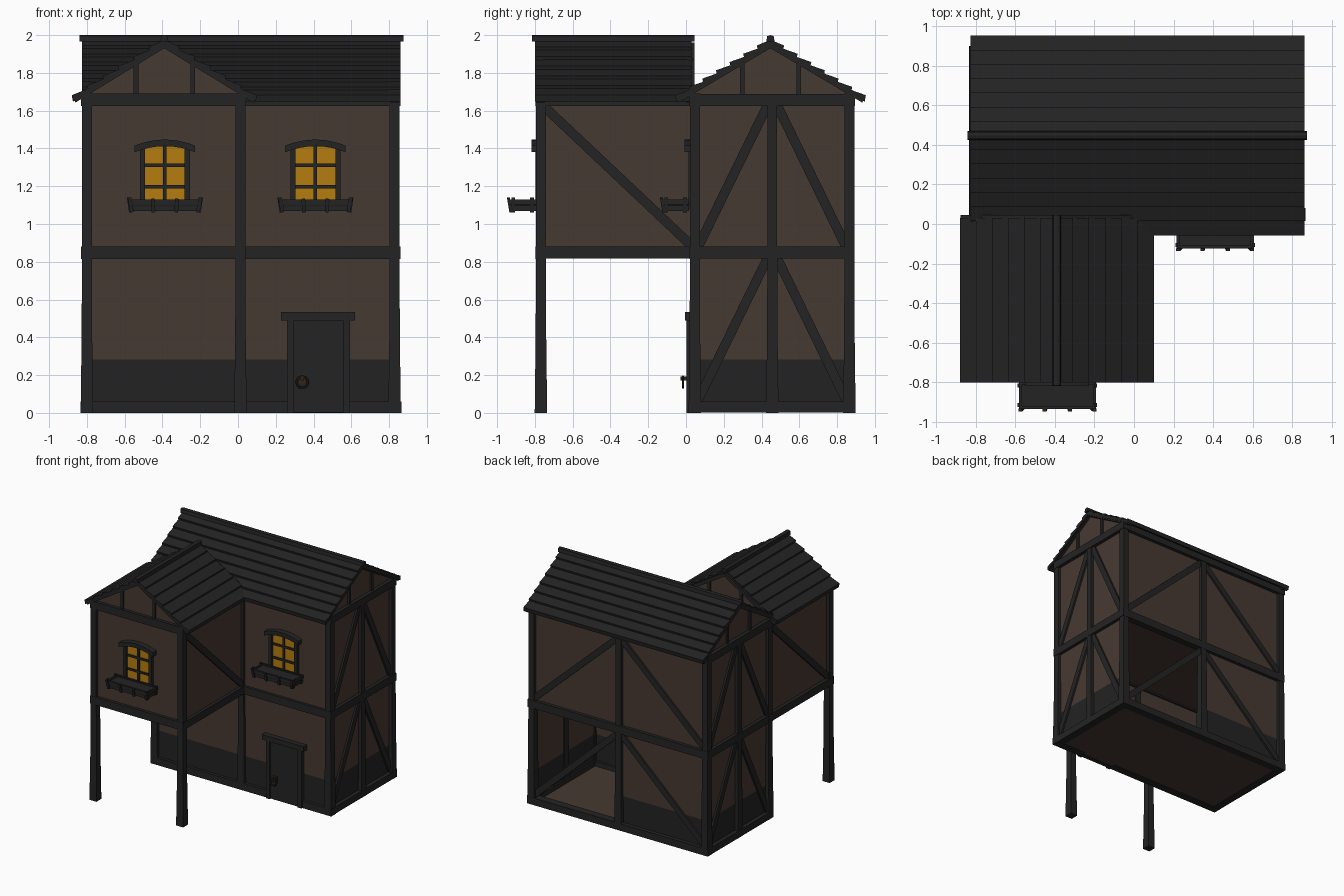
import bpy, bmesh, math
from mathutils import Vector

if "Cube" in bpy.data.objects:
    bpy.data.objects.remove(bpy.data.objects["Cube"])


def material(name, rgb):
    m = bpy.data.materials.new(name)
    m.diffuse_color = (*rgb, 1)
    m.use_nodes = True
    m.node_tree.nodes["Principled BSDF"].inputs["Base Color"].default_value = m.diffuse_color
    return m


WALL = material("brown plaster", (0.062, 0.041, 0.032))
TIMBER = material("dark timber", (0.0175, 0.0175, 0.0175))
STONE = material("dark stone", (0.0165, 0.0165, 0.0168))
TILE = material("roof tile", (0.0165, 0.0165, 0.017))
GLASS = material("amber glass", (0.46, 0.2, 0.005))
METAL = material("rusty metal", (0.03, 0.018, 0.012))


def finish(name, bm, mat):
    bmesh.ops.recalc_face_normals(bm, faces=bm.faces)
    me = bpy.data.meshes.new(name)
    bm.to_mesh(me)
    bm.free()
    me.materials.append(mat)
    ob = bpy.data.objects.new(name, me)
    bpy.context.collection.objects.link(ob)
    return ob


def loft(name, rings, mat):
    """Closed skin through rings of points with end caps."""
    bm = bmesh.new()
    vs = [[bm.verts.new(p) for p in r] for r in rings]
    n = len(vs[0])
    for a, b in zip(vs, vs[1:]):
        for i in range(n):
            bm.faces.new((a[i], a[(i + 1) % n], b[(i + 1) % n], b[i]))
    bm.faces.new(vs[0])
    bm.faces.new(vs[-1])
    return finish(name, bm, mat)


def box(name, x0, x1, y0, y1, z0, z1, mat=TIMBER):
    return loft(name, [[(x0, y0, z), (x1, y0, z), (x1, y1, z), (x0, y1, z)] for z in (z0, z1)], mat)


def prism(name, pts, axis, a, b, mat):
    """Profile in (y,z) run along x, or in (x,z) run along y."""
    put = (lambda u, v, t: (t, u, v)) if axis == 'x' else (lambda u, v, t: (u, t, v))
    return loft(name, [[put(u, v, t) for u, v in pts] for t in (a, b)], mat)


def post(name, x, y, z1=1.66, w=0.052):
    """Square post with a flared foot."""
    rings = []
    for z, k in ((0, 0.033), (0.4, 0.028), (0.85, w / 2), (z1, w / 2)):
        rings.append([(x + sx * k, y + sy * k, z) for sx, sy in ((-1, -1), (1, -1), (1, 1), (-1, 1))])
    return loft(name, rings, TIMBER)


def brace(name, p, q, normal, w=0.05, t=0.03):
    """Straight timber from p to q lying against a wall."""
    p, q, n = Vector(p), Vector(q), Vector(normal)
    s = (q - p).normalized().cross(n) * w / 2
    n = n * t / 2
    return loft(name, [[c + s + n, c - s + n, c - s - n, c + s - n] for c in (p, q)], TIMBER)


# ---- main body walls: stone below, plaster above
D = 0.282
XL, XR, YF, YB = -0.80, 0.83, 0.04, 0.865
for z0, z1, mat, nm in ((0.02, D, STONE, "stone_base"), (D, 1.68, WALL, "plaster_wall")):
    box("front_" + nm, XL, XR, YF, YF + 0.02, z0, z1, mat)
    box("left_" + nm, XL, XL + 0.02, YF + 0.02, YB, z0, z1, mat)
    box("right_" + nm, XR - 0.02, XR, YF + 0.02, YB, z0, z1, mat)
# back wall, with the lower panel on the +x side left open
box("back_stone_base", XL + 0.02, 0.015, YB - 0.02, YB, 0.02, D, STONE)
box("back_lower_wall", XL + 0.02, 0.015, YB - 0.02, YB, D, 0.85, WALL)
box("back_upper_wall", XL + 0.02, XR - 0.02, YB - 0.02, YB, 0.85, 1.68, WALL)
box("ground_floor", XL, XR, YF, YB, 0.004, 0.02, WALL)
box("upper_floor", XL + 0.02, XR - 0.02, YF + 0.02, YB - 0.02, 0.83, 0.86, WALL)

# ---- overhanging wing walls
WX0, WX1, WY = -0.80, 0.015, -0.77
box("wing_front_wall", WX0, WX1, WY, WY + 0.02, 0.84, 1.68, WALL)
box("wing_left_wall", WX0, WX0 + 0.02, WY + 0.02, YF, 0.84, 1.68, WALL)
box("wing_right_wall", WX1 - 0.02, WX1, WY + 0.02, YF, 0.84, 1.68, WALL)
box("wing_floor", WX0, WX1, WY, YF, 0.83, 0.85, WALL)

# ---- posts
PX = (-0.80, 0.013, 0.829)
for x in PX:
    post("front_post", x, 0.047)
    post("back_post", x, 0.865)
for x in (PX[0], PX[2]):
    post("side_post", x, 0.457)
for x in PX[:2]:
    post("wing_post", x, -0.768)

# ---- horizontal beams
for z0, z1, e, nm in ((0, 0.06, 0.033, "sill"), (0.816, 0.882, 0.028, "floor_beam"), (1.625, 1.69, 0.03, "top_beam")):
    for y in (0.047, 0.865):
        if nm == "sill" and y < 0.1:     # sill is broken by the door
            box("front_" + nm, -0.83, 0.27, y - e, y + e, z0, z1)
            box("front_" + nm, 0.58, 0.865, y - e, y + e, z0, z1)
        else:
            box("long_" + nm, -0.83, 0.86, y - e, y + e, z0, z1)
    for x in (PX[0], PX[2]):
        box("side_" + nm, x - e, x + e, 0.047, 0.865, z0 + 0.001, z1 - 0.001)
    if nm != "sill":
        box("wing_front_" + nm, -0.83, 0.042, -0.768 - e, -0.768 + e, z0, z1)
        for x in PX[:2]:
            box("wing_side_" + nm, x - e, x + e, -0.768, 0.047, z0 + 0.001, z1 - 0.001)

# ---- diagonal braces
for x, s in ((XR, 1), (XL, -1)):
    for zt, zb in ((1.64, 0.87), (0.83, 0.06)):
        for yb, d in ((0.06, -1), (0.852, 1)):
            brace("side_brace", (x, 0.457 + d * 0.02, zt), (x, yb, zb), (s, 0, 0))
brace("wing_right_brace", (WX1, -0.76, 1.63), (WX1, 0.035, 0.88), (1, 0, 0))
brace("wing_left_brace", (WX0, 0.035, 1.63), (WX0, -0.76, 0.88), (-1, 0, 0))
for zt, zb in ((1.63, 0.88), (0.82, 0.06)):
    for x in (PX[0], PX[2]):
        brace("back_brace", (0.013, YB, zt), (x, YB, zb), (0, 1, 0))


# ---- roofs: stepped tile courses on both slopes, gables, studs, rafters
def roof(name, axis, c, h, a, b, courses, gables, zr=1.975, ze=1.668):
    slope = lambda d: zr - (zr - ze) * d / h
    side = []
    for i in range(1, courses + 1):
        d = h * i / courses
        side += [(d, slope(d) + 0.014), (d - 0.004, slope(d) - 0.003)]
    side[-1] = (h - 0.006, ze - 0.02)
    pts = [(c, zr)] + [(c + d, z) for d, z in side] + [(c, zr - 0.035)]
    pts += [(c - d, z) for d, z in reversed(side)]
    prism(name + "_roof", pts, axis, a, b, TILE)
    # ridge cap
    cap = [(c - 0.022, 1.965), (c + 0.022, 1.965), (c + 0.017, 1.995), (c, 2.0), (c - 0.017, 1.995)]
    prism(name + "_ridge_cap", cap, axis, a - 0.015, b + 0.015, TILE)
    for t, s in gables:
        tri = [(c - 0.42, 1.67), (c + 0.42, 1.67), (c + 0.42, 1.692), (c, 1.95), (c - 0.42, 1.692)]
        prism(name + "_gable", tri, axis, t, t - 0.02 * s, WALL)
        put = (lambda u, v: (t, u, v)) if axis == 'x' else (lambda u, v: (u, t, v))
        n = put(0, 0)
        n = (s, 0, 0) if axis == 'x' else (0, s, 0)
        for k in (-1, 1):
            brace(name + "_gable_stud", put(c + k * 0.15, 1.68), put(c + k * 0.15, 1.875), n, 0.024, 0.03)
            brace(name + "_rafter", put(c + k * (h - 0.012), ze - 0.012), put(c, zr - 0.027), n, 0.03, 0.045)


roof("main", 'x', 0.447, 0.505, -0.825, 0.86, 7, ((XR, 1), (XL, -1)))
roof("wing", 'y', -0.39, 0.49, -0.80, 0.03, 6, ((WY, -1), (0.022, 1)))


# ---- windows with arched lintel, glazing bars and planter
def window(cx, y):
    def bx(nm, x0, x1, y0, y1, z0, z1, mat=TIMBER):
        box("window_" + nm, cx + x0, cx + x1, y + y0, y + y1, z0, z1, mat)
    bx("glass", -0.11, 0.11, -0.006, 0.002, 1.11, 1.41, GLASS)
    for s in (-1, 1):
        bx("jamb", s * 0.119 - 0.014, s * 0.119 + 0.014, -0.026, 0.01, 1.10, 1.40)
    bx("mullion", -0.009, 0.009, -0.016, 0.0, 1.11, 1.42)
    for z in (1.197, 1.312):
        bx("glazing_bar", -0.11, 0.11, -0.015, 0.0, z - 0.009, z + 0.009)
    arc = lambda z, r: [(cx + 0.16 * u / 4, z + r * (1 - (u / 4) ** 2)) for u in range(-4, 5)]
    prism("window_lintel", arc(1.38, 0.032) + arc(1.415, 0.032)[::-1], 'y', y - 0.048, y + 0.005, TIMBER)
    # planter: flared trough with battens
    f = lambda k, yo, z: [(cx - k, y - yo, z), (cx + k, y - yo, z), (cx + k, y - 0.03, z), (cx - k, y - 0.03, z)]
    loft("planter_trough", [f(0.172, 0.15, 1.068), f(0.183, 0.163, 1.12)], TIMBER)
    for z, k, yo in ((1.07, 0.18, 0.156), (1.103, 0.187, 0.165)):
        bx("planter_front_board", -k, k, -yo, -yo + 0.016, z, z + 0.027)
        bx("planter_back_board", -k, k, -0.04, -0.025, z, z + 0.027)
        for s in (-1, 1):
            bx("planter_end_board", s * k - 0.008, s * k + 0.008, -yo, -0.025, z, z + 0.027)
    for x in (-0.175, -0.06, 0.06, 0.175):
        e = 0.012 if abs(x) > 0.1 else 0
        brace("planter_batten", (cx + x, y - 0.158, 1.062), (cx + x * 1.07, y - 0.17, 1.14 - (0 if e else 0.006)),
              (0, -1, 0), 0.02, 0.014)
    for s in (-1, 1):
        for yo in (0.045, 0.145):
            brace("planter_end_batten", (cx + s * 0.184, y - yo, 1.062), (cx + s * 0.195, y - yo, 1.14),
                  (s, 0, 0), 0.02, 0.012)
    bx("planter_bracket", -0.12, 0.12, -0.05, 0.0, 1.08, 1.11)


window(-0.387, WY)
window(0.41, YF)

# ---- door
box("door_panel", 0.29, 0.56, 0.012, 0.05, 0.002, 0.492)
for x in (0.26, 0.557):
    box("door_jamb", x, x + 0.036, 0.002, 0.05, 0, 0.495)
box("door_lintel", 0.227, 0.619, -0.004, 0.05, 0.49, 0.533)
# handle: back plate, stub and hanging ring
box("handle_plate", 0.318, 0.362, 0.006, 0.014, 0.155, 0.205, METAL)
box("handle_stub", 0.33, 0.35, -0.028, 0.01, 0.172, 0.192, METAL)
bpy.ops.mesh.primitive_torus_add(location=(0.34, -0.016, 0.163), rotation=(math.pi / 2, 0, 0),
                                 major_radius=0.03, minor_radius=0.006, major_segments=14, minor_segments=6)
ring = bpy.context.object
ring.name = "handle_ring"
ring.data.materials.append(METAL)
